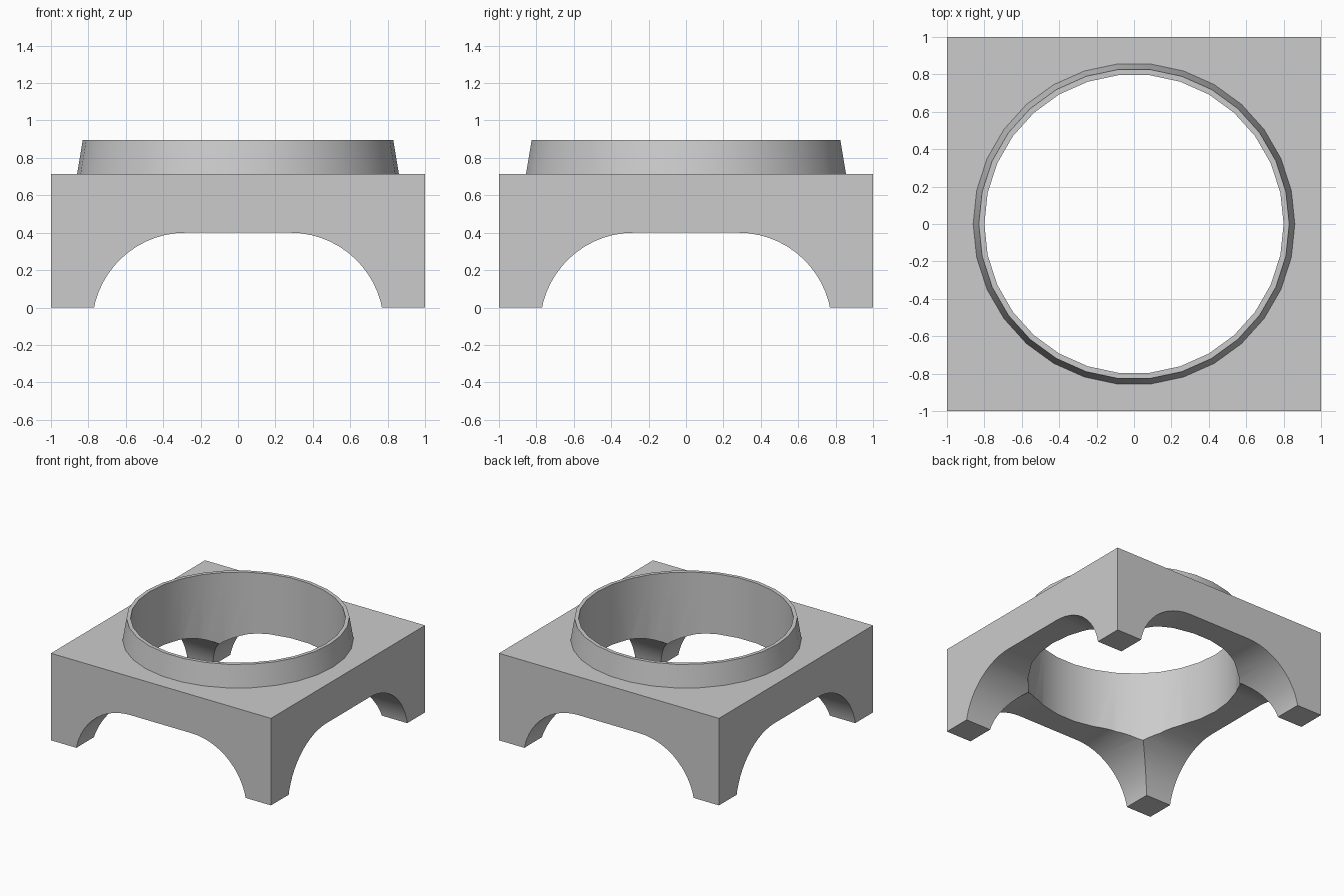
import bpy
import bmesh
import math

if "Cube" in bpy.data.objects:
    bpy.data.objects.remove(bpy.data.objects["Cube"], do_unlink=True)

HEIGHT, TOP = 0.715, 0.895      # block top and collar top
COLLAR_LOW, COLLAR_HIGH, BORE = 0.86, 0.83, 0.8
SIDES = 30

grey = bpy.data.materials.new("light grey")
grey.use_nodes = True
colour = (0.6, 0.6, 0.6, 1)
grey.diffuse_color = colour
grey.node_tree.nodes["Principled BSDF"].inputs["Base Color"].default_value = colour


def prism(name, lower, upper):
    """Solid between two matching outlines."""
    bm = bmesh.new()
    a = [bm.verts.new(p) for p in lower]
    b = [bm.verts.new(p) for p in upper]
    bm.faces.new(a)
    bm.faces.new(b)
    for i in range(len(a)):
        j = (i + 1) % len(a)
        bm.faces.new((a[i], a[j], b[j], b[i]))
    bmesh.ops.recalc_face_normals(bm, faces=bm.faces)
    mesh = bpy.data.meshes.new(name)
    bm.to_mesh(mesh)
    bm.free()
    mesh.materials.append(grey)
    obj = bpy.data.objects.new(name, mesh)
    bpy.context.collection.objects.link(obj)
    return obj


def circle(radius, z):
    return [(radius * math.cos(i * math.tau / SIDES),
             radius * math.sin(i * math.tau / SIDES), z) for i in range(SIDES)]


def square(z):
    return [(-1, -1, z), (1, -1, z), (1, 1, z), (-1, 1, z)]


def combine(target, tool, operation):
    """Apply a boolean and discard the helper."""
    mod = target.modifiers.new(tool.name, 'BOOLEAN')
    mod.operation, mod.solver, mod.object = operation, 'EXACT', tool
    bpy.context.view_layer.objects.active = target
    bpy.ops.object.modifier_apply(modifier=mod.name)
    bpy.data.objects.remove(tool, do_unlink=True)


# Square block with a tapered round collar on top
base = prism("arched_base", square(0), square(HEIGHT))
sink = 0.06
slope = (COLLAR_LOW - COLLAR_HIGH) / (TOP - HEIGHT)
collar = prism("collar", circle(COLLAR_LOW + slope * sink, HEIGHT - sink),
               circle(COLLAR_HIGH, TOP))
combine(base, collar, 'UNION')

# Round bore through everything
combine(base, prism("bore", circle(BORE, -0.5), circle(BORE, 1.5)), 'DIFFERENCE')

# Arched tunnels in both directions leave four corner legs
ARC_X, ARC_Z, ARC_R, STEPS = 0.28, -0.1, 0.5, 16
start = math.radians(-10)
angles = [start + (math.pi / 2 - start) * i / STEPS for i in range(STEPS + 1)]
half = [(ARC_X + ARC_R * math.cos(t), ARC_Z + ARC_R * math.sin(t)) for t in angles]
arch = half + [(-x, z) for x, z in reversed(half)]
combine(base, prism("tunnel_front", [(x, -1.5, z) for x, z in arch],
                    [(x, 1.5, z) for x, z in arch]), 'DIFFERENCE')
combine(base, prism("tunnel_side", [(-1.5, x, z) for x, z in arch],
                    [(1.5, x, z) for x, z in arch]), 'DIFFERENCE')

# Smooth curves, crisp edges
bpy.ops.object.select_all(action='DESELECT')
base.select_set(True)
bpy.context.view_layer.objects.active = base
bpy.ops.object.shade_smooth_by_angle(angle=math.radians(30))
